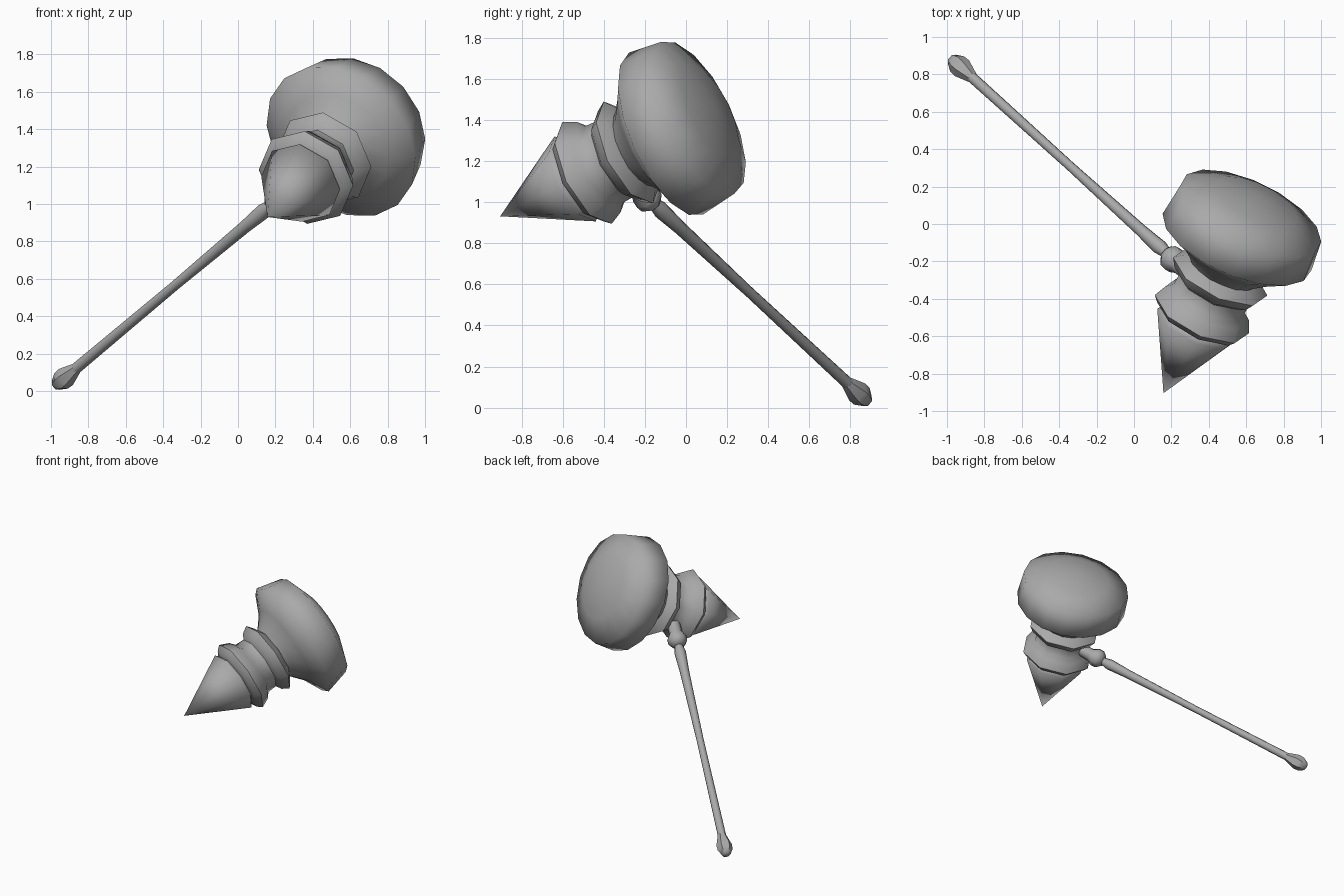
import bpy, bmesh, math
from mathutils import Vector

cube = bpy.data.objects.get("Cube")
if cube:
    bpy.data.objects.remove(cube, do_unlink=True)

mat = bpy.data.materials.new("dull grey metal")
mat.use_nodes = True
GREY = (0.4, 0.4, 0.4, 1)
mat.diffuse_color = GREY
mat.node_tree.nodes["Principled BSDF"].inputs["Base Color"].default_value = GREY

# Weapon frame: the handle points up into the head, the head axis points to the striking face
CENTRE = Vector((0.415, -0.375, 1.195))
handle_dir = Vector((0.63, -0.57, 0.528)).normalized()
head_dir = Vector((0.40, 0.82, 0.41))
head_dir = (head_dir - handle_dir * head_dir.dot(handle_dir)).normalized()
side_dir = head_dir.cross(handle_dir)


def lathe(name, profile, axis, u, sides, angle):
    """Revolve (distance, radius[, sideways radius]) points about an axis through the head centre."""
    v = axis.cross(u)
    bm = bmesh.new()
    rings = []
    for t, r, *wide in profile:
        base = CENTRE + axis * t
        if r == 0:
            rings.append([bm.verts.new(base)] * sides)
            continue
        rv = wide[0] if wide else r
        turns = [2 * math.pi * i / sides for i in range(sides)]
        rings.append([bm.verts.new(base + u * math.cos(a) * r + v * math.sin(a) * rv) for a in turns])
    for low, high in zip(rings, rings[1:]):
        for i in range(sides):
            j = (i + 1) % sides
            corners = list(dict.fromkeys((low[i], low[j], high[j], high[i])))
            bm.faces.new(corners)
    bmesh.ops.recalc_face_normals(bm, faces=bm.faces)
    mesh = bpy.data.meshes.new(name)
    bm.to_mesh(mesh)
    bm.free()
    mesh.materials.append(mat)
    obj = bpy.data.objects.new(name, mesh)
    bpy.context.collection.objects.link(obj)
    bpy.ops.object.select_all(action='DESELECT')
    obj.select_set(True)
    bpy.context.view_layer.objects.active = obj
    bpy.ops.object.shade_smooth_by_angle(angle=math.radians(angle))


# Pointed back of the head
lathe("spike", [(-0.645, 0), (-0.2, 0.23), (-0.175, 0.2)],
      head_dir, handle_dir, 8, 75)

# Neck with two raised bands
lathe("banded_neck",
      [(-0.18, 0.2), (-0.165, 0.245), (-0.13, 0.275), (-0.06, 0.244), (-0.03, 0.208),
       (0.04, 0.205), (0.065, 0.245), (0.115, 0.275), (0.155, 0.225), (0.17, 0.19)],
      head_dir, handle_dir, 8, 50)

# Flared bell with a domed striking face, its rear rim a little wider sideways
lathe("striking_bell",
      [(0.15, 0.19), (0.19, 0.225), (0.265, 0.31), (0.34, 0.412, 0.455),
       (0.527, 0.41), (0.60, 0.24), (0.64, 0)],
      head_dir, handle_dir, 16, 80)

# Handle with its collar and pommel
lathe("collar", [(0.18, 0.045), (0.27, 0.05), (0.31, 0.072), (0.35, 0.07), (0.38, 0.045), (0.39, 0)],
      -handle_dir, side_dir, 8, 50)
lathe("handle", [(0.38, 0.03), (0.44, 0.042), (0.6, 0.034), (1.2, 0.026), (2.04, 0.03)],
      -handle_dir, side_dir, 8, 50)
lathe("pommel", [(2.03, 0.03), (2.12, 0.057), (2.16, 0.055), (2.205, 0.032), (2.215, 0)],
      -handle_dir, side_dir, 6, 50)
